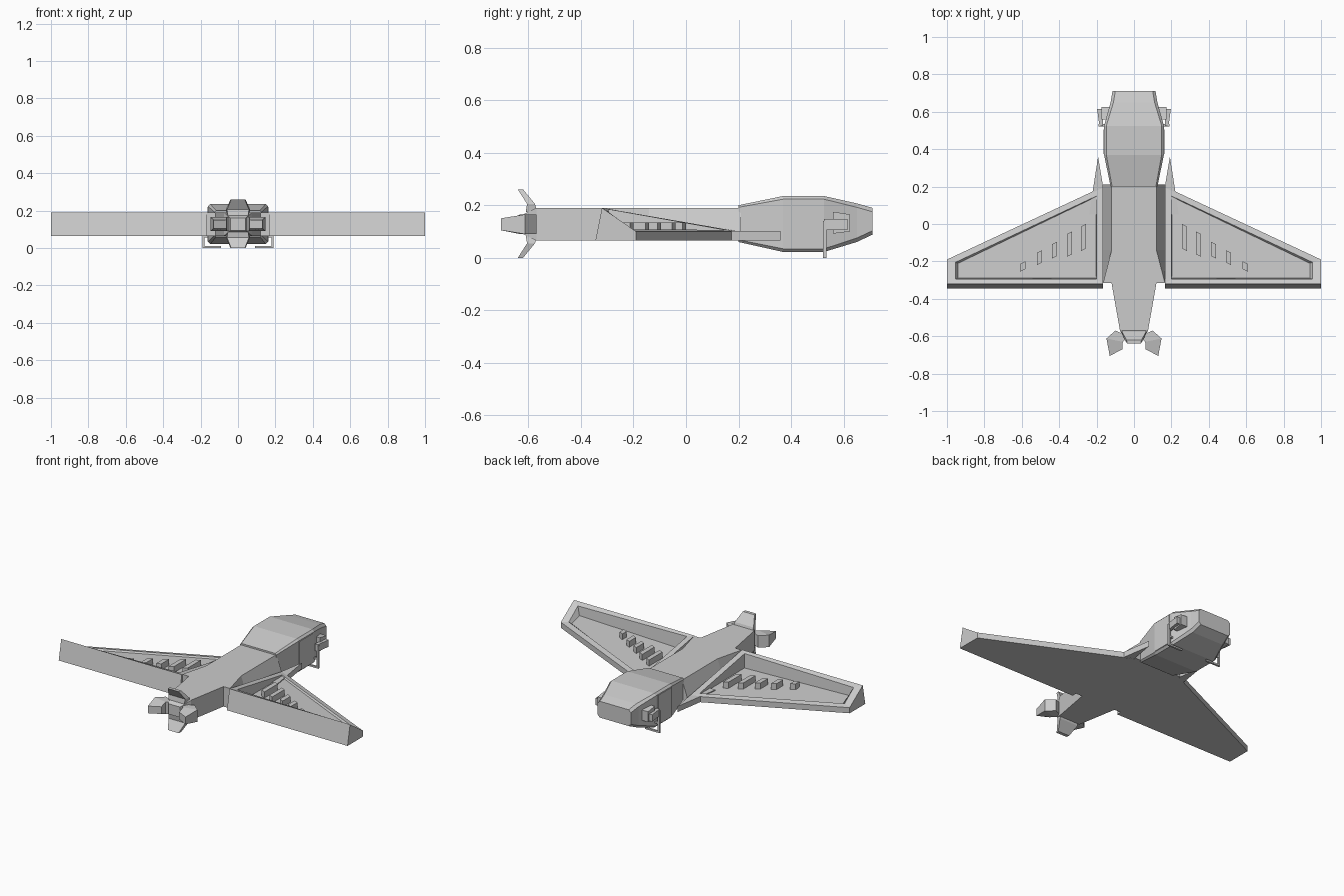
import bpy, bmesh

if "Cube" in bpy.data.objects:
    bpy.data.objects.remove(bpy.data.objects["Cube"])

grey = bpy.data.materials.new("hull_grey")
grey.diffuse_color = (0.6, 0.6, 0.6, 1)
grey.use_nodes = True
grey.node_tree.nodes["Principled BSDF"].inputs["Base Color"].default_value = grey.diffuse_color


def finish(name, bm, mirror=False, recalc=True):
    if recalc:
        bmesh.ops.recalc_face_normals(bm, faces=bm.faces[:])
    me = bpy.data.meshes.new(name)
    bm.to_mesh(me)
    bm.free()
    me.materials.append(grey)
    ob = bpy.data.objects.new(name, me)
    bpy.context.collection.objects.link(ob)
    if mirror:
        m = ob.modifiers.new("mirror", 'MIRROR')
        m.use_mirror_merge = False
    return ob


def loft(name, rings, mirror=False):
    """Skin a list of equal-length rings and cap both ends."""
    bm = bmesh.new()
    vs = [[bm.verts.new(p) for p in r] for r in rings]
    n = len(vs[0])
    for a, b in zip(vs, vs[1:]):
        for i in range(n):
            j = (i + 1) % n
            bm.faces.new((a[i], a[j], b[j], b[i]))
    bm.faces.new(vs[0])
    bm.faces.new(vs[-1])
    return finish(name, bm, mirror)


def box(name, x, y, z, mirror=True):
    ring = lambda h: [(x[0], y[0], h), (x[1], y[0], h), (x[1], y[1], h), (x[0], y[1], h)]
    return loft(name, [ring(z[0]), ring(z[1])], mirror)


# Cockpit hull: chamfered rectangles along y
def chamfered(y, w, z0, z1, c):
    return [(-w + c, y, z0), (w - c, y, z0), (w, y, z0 + c), (w, y, z1 - c),
            (w - c, y, z1), (-w + c, y, z1), (-w, y, z1 - c), (-w, y, z0 + c)]


loft("cockpit_hull", [chamfered(*s) for s in [
    (0.20, 0.125, 0.06, 0.20, 0.008), (0.37, 0.16, 0.022, 0.235, 0.012),
    (0.525, 0.16, 0.022, 0.235, 0.012), (0.65, 0.125, 0.06, 0.207, 0.015),
    (0.71, 0.115, 0.088, 0.19, 0.015)]])

# Side doors as thin plates
box("side_door", (0.156, 0.164), (0.375, 0.505), (0.036, 0.22))


# Fuselage: y, top half width, bottom half width
def body(y, t, b, z0=0.065, z1=0.19):
    return [(-b, y, z0), (b, y, z0), (t, y, z1), (-t, y, z1)]


loft("fuselage", [body(*s) for s in [
    (0.21, 0.12, 0.165), (0.0, 0.12, 0.165), (-0.14, 0.12, 0.165), (-0.314, 0.165, 0.165),
    (-0.316, 0.12, 0.12), (-0.57, 0.075, 0.075)]])
loft("tail_hub", [body(-0.57, 0.075, 0.075), body(-0.63, 0.04, 0.04, 0.095, 0.16)])

# Wing: wedge with a sunken tray in its top
bm = bmesh.new()
outline = [(0.165, -0.345), (1.0, -0.345), (1.0, -0.19), (0.165, 0.20)]
rim = [(0.165, -0.32, 0.19), (1.0, -0.32, 0.19), (1.0, -0.19, 0.10), (0.165, 0.20, 0.10)]
inner = [(0.20, -0.295, 0.185), (0.955, -0.295, 0.174), (0.955, -0.205, 0.108), (0.20, 0.15, 0.106)]
floor = [(0.203, -0.288, 0.098), (0.94, -0.288, 0.12), (0.94, -0.21, 0.10), (0.203, 0.145, 0.095)]
loops = [[bm.verts.new(p) for p in L]
         for L in ([(x, y, 0.065) for x, y in outline], rim, inner, floor)]
bm.faces.new(loops[0])
bm.faces.new(loops[3])
for k in range(3):
    a, b = loops[k], loops[k + 1]
    for i in range(4):
        if k == 0 and i == 0:
            continue  # the rear is closed by the grille
        j = (i + 1) % 4
        bm.faces.new((a[i], a[j], b[j], b[i]))
finish("wing", bm, True)

# Rear grille: a row of sunken panels between ribs
bm = bmesh.new()
N = 15
cols = []
for i in range(N + 1):
    x = 0.165 + 0.835 * i / N
    cols.append((bm.verts.new((x, -0.345, 0.065)), bm.verts.new((x, -0.32, 0.19))))
for a, b in zip(cols, cols[1:]):
    bm.faces.new((a[0], b[0], b[1], a[1]))
bmesh.ops.inset_individual(bm, faces=bm.faces[:], thickness=0.005, depth=-0.015)
finish("rear_grille", bm, True, recalc=False)

# Wing root spikes
spike = [(0.165, 0.05), (0.24, 0.05), (0.22, 0.18), (0.192, 0.36), (0.165, 0.20)]
loft("root_spike", [[(x, y, z) for x, y in spike] for z in (0.066, 0.101)], True)

# Wing vents: slanted blocks standing in the tray
for x, y0, y1 in [(0.27, -0.145, 0.0), (0.345, -0.175, -0.04), (0.425, -0.185, -0.095),
                  (0.505, -0.22, -0.14), (0.595, -0.255, -0.20)]:
    ring = lambda z: [(x - 0.014, y0 + 0.014, z), (x + 0.014, y0, z),
                      (x + 0.014, y1 - 0.014, z), (x - 0.014, y1, z)]
    loft("wing_vent", [ring(0.09), ring(0.135)], True)

# Tail fins: upper, lower and the two side ones
for name, s in (("upper_fin", 1), ("lower_fin", -1)):
    rings = []
    for w, ya, yb, h in [(0.06, -0.565, -0.61, 0.045), (0.065, -0.575, -0.605, 0.075),
                         (0.04, -0.62, -0.64, 0.13)]:
        z = 0.13 + s * h
        rings.append([(-w, ya, z), (w, ya, z), (w * 0.9, yb, z), (-w * 0.9, yb, z)])
    loft(name, rings)
loft("side_fin", [[(*p, z0), (*q, z0), (*q, z1), (*p, z1)] for p, q, z0, z1 in [
    ((0.03, -0.60), (0.10, -0.57), 0.09, 0.165),
    ((0.06, -0.63), (0.147, -0.612), 0.09, 0.165),
    ((0.062, -0.67), (0.13, -0.705), 0.105, 0.15)]], True)

# Side thrusters on the nose
loft("thruster_mount", [[(x, 0.56, 0.092), (x, 0.625, 0.10), (x, 0.625, 0.165), (x, 0.56, 0.175)]
                        for x in (0.12, 0.175)], True)
loft("thruster_arm", [[(x0, y, 0.105), (x1, y, 0.105), (x1, y, 0.148), (x0, y, 0.148)]
                      for y, x0, x1 in [(0.525, 0.165, 0.185), (0.575, 0.168, 0.192),
                                        (0.615, 0.165, 0.197)]], True)

# Thin landing struts with inward feet
box("strut", (0.178, 0.19), (0.522, 0.534), (0.0, 0.14))
box("strut_foot", (0.09, 0.19), (0.522, 0.534), (0.0, 0.01))
box("strut_link", (0.15, 0.19), (0.522, 0.534), (0.055, 0.065))
